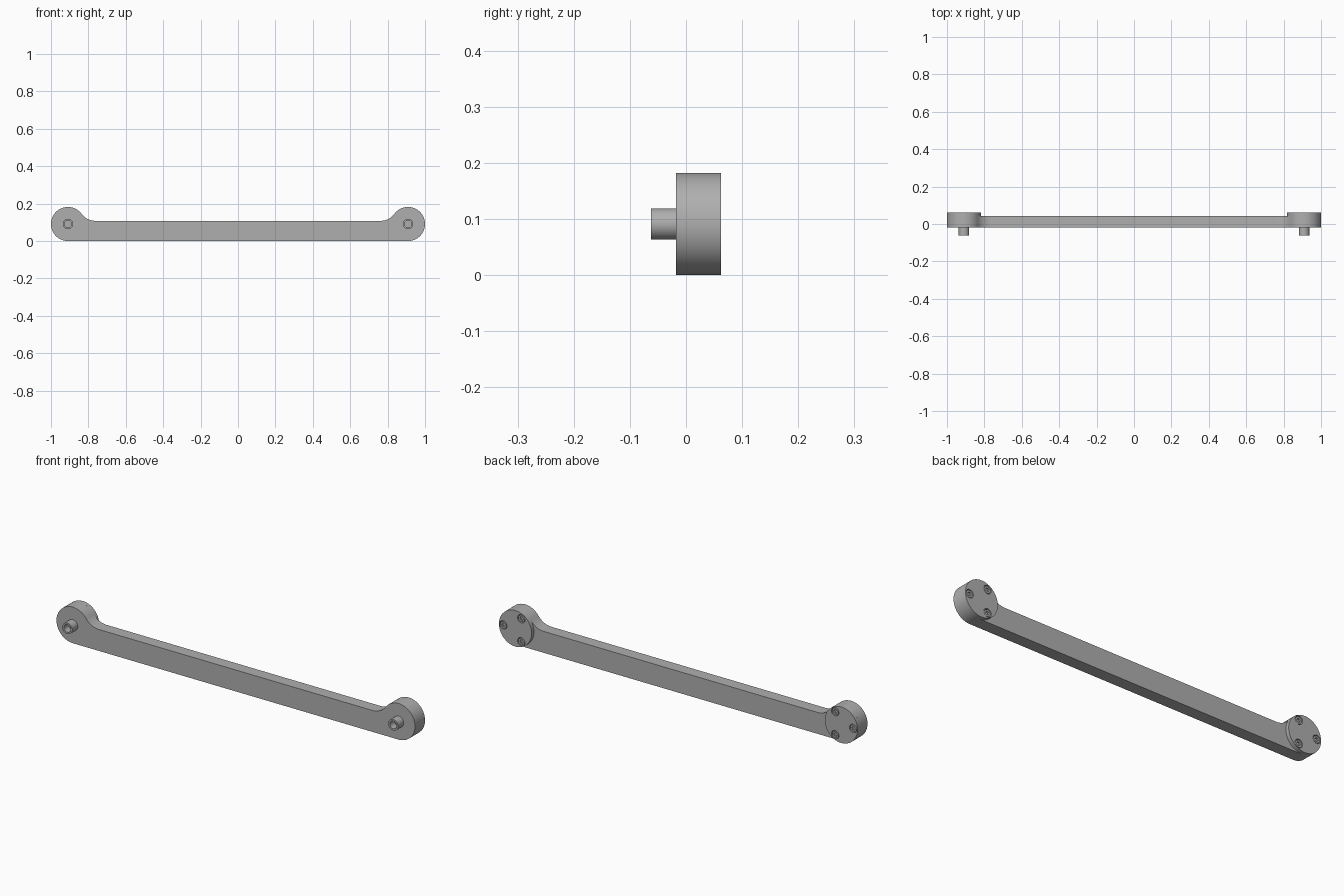
import bpy, bmesh
from math import pi, sin, cos, atan2, hypot, sqrt, radians
from mathutils import Vector, Matrix

cube = bpy.data.objects.get("Cube")
if cube:
    bpy.data.objects.remove(cube, do_unlink=True)

R = 0.091                 # end boss radius
PIVOT_X = 1 - R           # boss centre
BAR_TOP = 0.108
FILLET = 0.09
FRONT, MID, BACK = -0.018, 0.043, 0.062
PIN_TIP = -0.062
SCREW_CIRCLE = 0.067

grey = bpy.data.materials.new("satin grey metal")
grey.use_nodes = True
grey.diffuse_color = (0.43, 0.43, 0.43, 1)
grey.node_tree.nodes["Principled BSDF"].inputs["Base Color"].default_value = grey.diffuse_color


def make(name, bm):
    bmesh.ops.recalc_face_normals(bm, faces=bm.faces)
    mesh = bpy.data.meshes.new(name)
    bm.to_mesh(mesh)
    bm.free()
    mesh.materials.append(grey)
    obj = bpy.data.objects.new(name, mesh)
    bpy.context.collection.objects.link(obj)
    return obj


def lathe(name, profile, x, z, steps=48):
    """Spin (radius, y) points about a y-parallel axis through x, z."""
    bm = bmesh.new()
    verts = [bm.verts.new((r, y, 0)) for r, y in profile]
    edges = [bm.edges.new(pair) for pair in zip(verts, verts[1:])]
    bmesh.ops.spin(bm, geom=verts + edges, axis=(0, 1, 0), cent=(0, 0, 0),
                   angle=2 * pi, steps=steps, use_merge=True)
    bmesh.ops.remove_doubles(bm, verts=bm.verts, dist=1e-5)
    bmesh.ops.translate(bm, verts=bm.verts, vec=(x, 0, z))
    return make(name, bm)


def cylinder(name, r, y0, y1, x, z, steps=48):
    return lathe(name, [(0, y0), (r, y0), (r, y1), (0, y1)], x, z, steps)


def cut(target, cutter):
    """Subtract the cutter and remove it."""
    mod = target.modifiers.new("cut", 'BOOLEAN')
    mod.operation, mod.solver, mod.object = 'DIFFERENCE', 'EXACT', cutter
    bpy.context.view_layer.objects.active = target
    bpy.ops.object.modifier_apply(modifier=mod.name)
    bpy.data.objects.remove(cutter, do_unlink=True)


def smooth(obj):
    bpy.ops.object.select_all(action='DESELECT')
    obj.select_set(True)
    bpy.context.view_layer.objects.active = obj
    bpy.ops.object.shade_smooth_by_angle(angle=radians(30))


def arc(cx, cz, r, a0, a1, n):
    angles = [a0 + (a1 - a0) * i / n for i in range(n + 1)]
    return [(cx + r * cos(a), cz + r * sin(a)) for a in angles]


# Arm: a bar whose top sweeps up through a fillet into each round boss
rise = BAR_TOP + FILLET - R
reach = sqrt((R + FILLET) ** 2 - rise ** 2)
tangent = atan2(rise, -reach)
half = arc(PIVOT_X - reach, BAR_TOP + FILLET, FILLET, -pi / 2, tangent - pi, 12)
half += arc(PIVOT_X, R, R, tangent, -pi / 2, 40)[1:]
outline = half + [(-x, z) for x, z in reversed(half)]

bm = bmesh.new()
face = bm.faces.new([bm.verts.new((x, FRONT, z)) for x, z in outline])
swept = bmesh.ops.extrude_face_region(bm, geom=[face])["geom"]
bmesh.ops.translate(bm, verts=[v for v in swept if isinstance(v, bmesh.types.BMVert)],
                    vec=(0, MID - FRONT, 0))
smooth(make("arm", bm))

for side, label in ((1, "left"), (-1, "right")):
    px = side * PIVOT_X

    # Hollow pivot pin on the front
    smooth(lathe(label + "_pin",
                 [(0, FRONT + 0.001), (0.028, FRONT + 0.001), (0.028, PIN_TIP),
                  (0.019, PIN_TIP), (0.019, FRONT - 0.006), (0, FRONT - 0.006)], px, R))

    # Round cover plate on the back, with three counterbored screws
    cover = cylinder(label + "_cover", R, MID, BACK, px, R, 64)
    for i in range(3):
        a = i * 2 * pi / 3
        sx, sz = px + side * SCREW_CIRCLE * cos(a), R + SCREW_CIRCLE * sin(a)
        cut(cover, cylinder("bore", 0.021, BACK - 0.012, BACK + 0.01, sx, sz, 24))
        screw = cylinder(f"{label}_screw_{i + 1}", 0.0175, BACK - 0.013, BACK - 0.002, sx, sz, 24)
        cut(screw, cylinder("socket", 0.01, BACK - 0.01, BACK + 0.01, sx, sz, 6))
        smooth(screw)
    smooth(cover)
